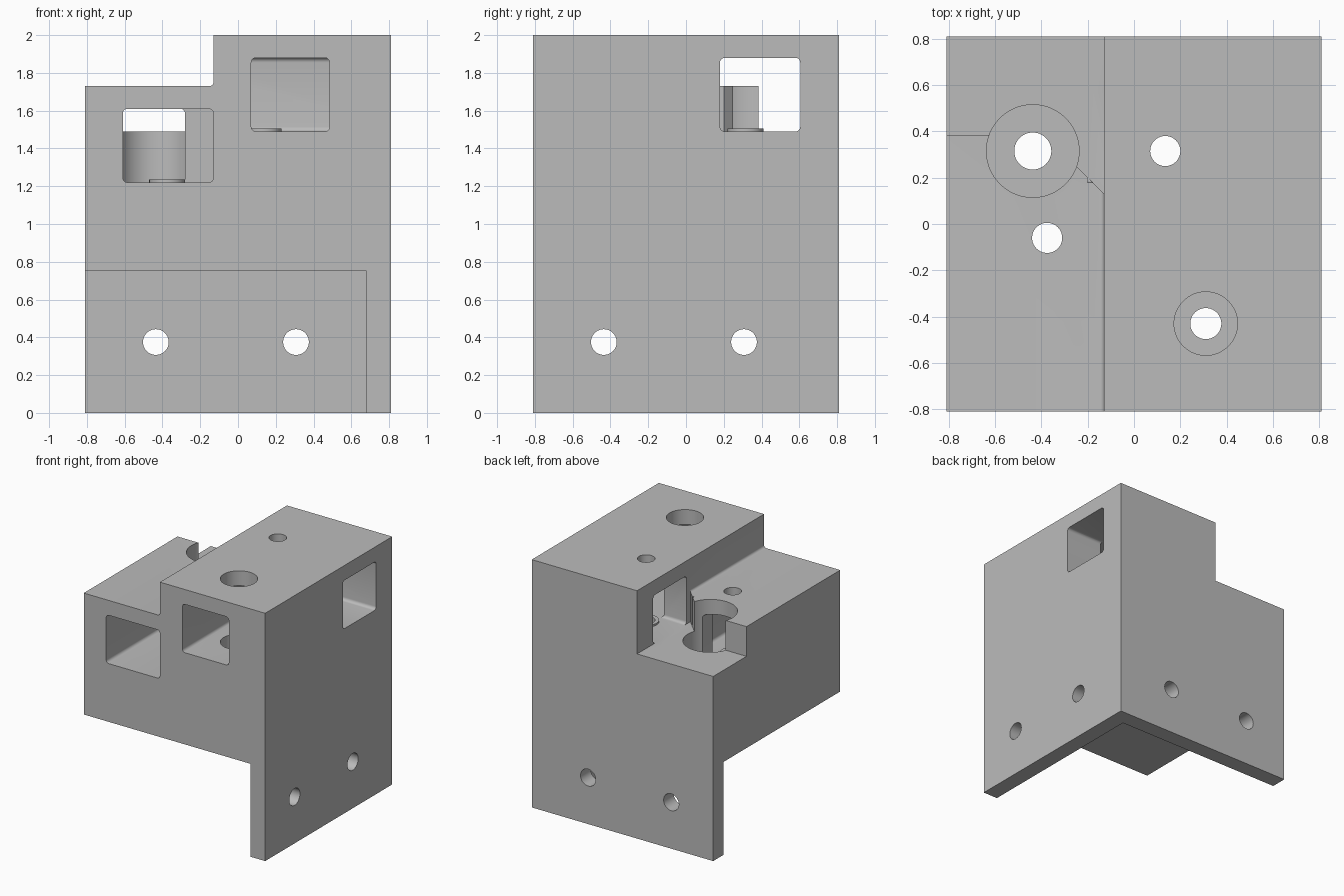
import bpy, bmesh, math

cube = bpy.data.objects.get("Cube")
if cube:
    bpy.data.objects.remove(cube, do_unlink=True)

grey = bpy.data.materials.new("plain_grey")
grey.use_nodes = True
color = (0.5, 0.5, 0.5, 1)
grey.diffuse_color = color
grey.node_tree.nodes["Principled BSDF"].inputs["Base Color"].default_value = color


def finish(bm, name):
    bmesh.ops.recalc_face_normals(bm, faces=bm.faces)
    mesh = bpy.data.meshes.new(name)
    bm.to_mesh(mesh)
    bm.free()
    mesh.materials.append(grey)
    ob = bpy.data.objects.new(name, mesh)
    bpy.context.collection.objects.link(ob)
    return ob


def prism(name, outline, axis, start, end):
    """Extrude an outline along y (outline in xz) or z (outline in xy)."""
    bm = bmesh.new()
    place = (lambda a, b: (a, start, b)) if axis == "y" else (lambda a, b: (a, b, start))
    face = bm.faces.new([bm.verts.new(place(a, b)) for a, b in outline])
    moved = bmesh.ops.extrude_face_region(bm, geom=[face])["geom"]
    step = (0, end - start, 0) if axis == "y" else (0, 0, end - start)
    bmesh.ops.translate(bm, vec=step, verts=[v for v in moved if isinstance(v, bmesh.types.BMVert)])
    return finish(bm, name)


def box(name, x, y, z, round_axis=None, radius=0.025):
    """Box from ranges, with optional rounding of the edges along one axis."""
    bm = bmesh.new()
    bmesh.ops.create_cube(bm, size=1)
    for v in bm.verts:
        v.co = [r[0] if c < 0 else r[1] for c, r in zip(v.co, (x, y, z))]
    if round_axis is not None:
        edges = [e for e in bm.edges
                 if abs((e.verts[0].co - e.verts[1].co)[round_axis]) > 0.01]
        bmesh.ops.bevel(bm, geom=edges, offset=radius, segments=5, profile=0.5, affect="EDGES")
    return finish(bm, name)


def rod(name, center, radius, start, end, axis="z", sides=64):
    """Cylinder spanning start to end on the given axis."""
    mid = (start + end) / 2
    a, b = center
    loc, rot = {"x": ((mid, a, b), (0, math.pi / 2, 0)),
                "y": ((a, mid, b), (math.pi / 2, 0, 0)),
                "z": ((a, b, mid), (0, 0, 0))}[axis]
    bm = bmesh.new()
    bmesh.ops.create_cone(bm, cap_ends=True, segments=sides, radius1=radius,
                          radius2=radius, depth=end - start)
    ob = finish(bm, name)
    ob.location, ob.rotation_euler = loc, rot
    return ob


def combine(target, tool, operation="DIFFERENCE"):
    """Apply a boolean and discard the tool."""
    tool.hide_render = True
    mod = target.modifiers.new("shape", "BOOLEAN")
    mod.operation, mod.solver, mod.object = operation, "EXACT", tool
    bpy.context.view_layer.objects.active = target
    bpy.ops.object.modifier_apply(modifier=mod.name)
    bpy.data.objects.remove(tool, do_unlink=True)


# Stepped block with a small fillet at the inner step
W, STEP, LOW, TOP, SHELF = 0.81, -0.13, 1.73, 2.0, 1.49
fillet = [(STEP - 0.02 + 0.02 * math.cos(t), LOW + 0.02 - 0.02 * math.sin(t))
          for t in [i * math.pi / 8 for i in range(5)]]
body = prism("mount_block", [(-W, 0), (W, 0), (W, TOP), (STEP, TOP)] + fillet + [(-W, LOW)],
             "y", -W, W)

# Underside clearance leaves a back wall and a side wall
combine(body, box("clearance", (-1, 0.68), (-1, 0.68), (-0.1, 0.75)))

# Open rear shelf with a diagonal edge beside the lens pocket
shelf = [(-1, 0.385), (-0.5, 0.385), (-0.5, 0.315), (-0.315, 0.315),
         (-0.24, 0.24), (STEP, 0.13), (STEP, 1), (-1, 1)]
combine(body, prism("shelf_cut", shelf, "z", SHELF, 2.1))

# Lens pocket and its bore
POCKET = (-0.437, 0.315)
combine(body, rod("pocket", POCKET, 0.2, 1.22, 1.9, sides=96))

# Tunnels: lower front, upper front, and upper cross tunnel
combine(body, box("low_tunnel", (-0.61, STEP), (-1, 0.06), (1.22, 1.61), 1))
combine(body, box("low_tunnel_end", (-0.61, -0.28), (-0.2, 0.22), (1.22, 1.61), 1))
combine(body, box("high_tunnel", (0.07, 0.485), (-1, 0.4), (SHELF, 1.88), 1))
combine(body, box("cross_tunnel", (-0.2, 1), (0.18, 0.605), (SHELF, 1.88), 0))

# Low seats around the screw holes on the tunnel floors
screws = [((-0.375, -0.06), 1.22), ((0.135, 0.315), SHELF)]
for center, floor in screws:
    combine(body, rod("seat", center, 0.095, floor - 0.05, floor + 0.015), "UNION")

# Vertical holes
combine(body, rod("pocket_bore", POCKET, 0.08, 0.5, 1.4))
for center, floor in screws:
    combine(body, rod("screw_hole", center, 0.065, 0.5, 2.2))
CORNER = (0.31, -0.43)
combine(body, rod("counterbore", CORNER, 0.137, 1.0, 2.2))
combine(body, rod("corner_hole", CORNER, 0.067, 0.5, 1.2))

# Mounting holes in the two walls
for along in (-0.435, 0.307):
    combine(body, rod("back_hole", (along, 0.375), 0.068, 0.6, 1, "y"))
    combine(body, rod("side_hole", (along, 0.375), 0.068, 0.6, 1, "x"))

bpy.ops.object.select_all(action="DESELECT")
body.select_set(True)
bpy.context.view_layer.objects.active = body
bpy.ops.object.shade_smooth_by_angle(angle=math.radians(30))
